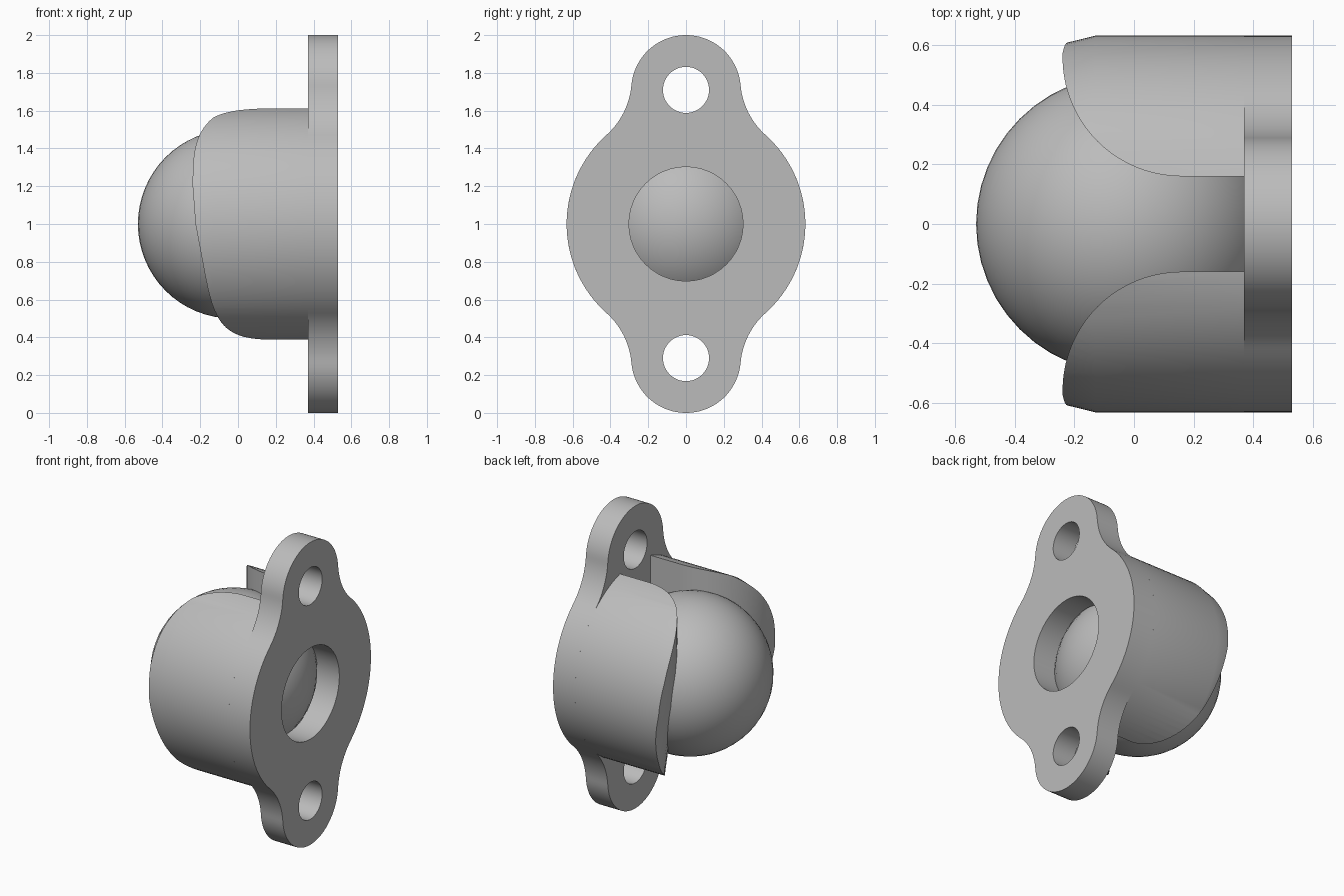
import bpy, bmesh, math
from mathutils import Vector, Matrix

old = bpy.data.objects.get("Cube")
if old:
    bpy.data.objects.remove(old, do_unlink=True)

# One grey for everything
grey = bpy.data.materials.new("plain grey")
grey.use_nodes = True
COLOUR = (0.5, 0.5, 0.5, 1)
grey.diffuse_color = COLOUR
grey.node_tree.nodes["Principled BSDF"].inputs["Base Color"].default_value = COLOUR

R, EAR_R, EAR_Z, FILLET = 0.632, 0.29, 0.71, 0.4
BACK, FRONT = 0.53, 0.37


def select(obj):
    bpy.ops.object.select_all(action='DESELECT')
    obj.select_set(True)
    bpy.context.view_layer.objects.active = obj


def finish(obj, angle=30):
    obj.data.materials.clear()
    obj.data.materials.append(grey)
    select(obj)
    bpy.ops.object.shade_smooth_by_angle(angle=math.radians(angle))


def mesh_object(name, bm):
    bmesh.ops.recalc_face_normals(bm, faces=bm.faces)
    mesh = bpy.data.meshes.new(name)
    bm.to_mesh(mesh)
    bm.free()
    obj = bpy.data.objects.new(name, mesh)
    bpy.context.collection.objects.link(obj)
    return obj


def arc(cx, cy, r, a0, a1, n):
    return [(cx + r * math.cos(a0 + (a1 - a0) * i / n),
             cy + r * math.sin(a0 + (a1 - a0) * i / n)) for i in range(n + 1)]


# Mounting plate: round middle blended into two ears, with three holes
d1, d2 = R + FILLET, EAR_R + FILLET
fz = (d1 ** 2 - d2 ** 2 + EAR_Z ** 2) / (2 * EAR_Z)
fy = math.sqrt(d1 ** 2 - fz ** 2)
to_mid = math.atan2(fz, fy)
to_ear = math.atan2(fz - EAR_Z, fy)
quarter = (arc(0, 0, R, 0, to_mid, 16)
           + arc(fy, fz, FILLET, to_mid + math.pi, to_ear + math.pi, 14)[1:]
           + arc(0, EAR_Z, EAR_R, to_ear, math.pi / 2, 18)[1:])
half = quarter + [(-y, z) for y, z in quarter[-2::-1]]
outline = half + [(y, -z) for y, z in half[-2:0:-1]]

curve = bpy.data.curves.new("mounting_plate", 'CURVE')
curve.dimensions = '2D'
curve.fill_mode = 'BOTH'
curve.extrude = (BACK - FRONT) / 2
loops = [outline] + [arc(0, c, r, 0, 2 * math.pi, 48)[:-1]
                     for c, r in ((0, 0.302), (EAR_Z, 0.122), (-EAR_Z, 0.122))]
for pts in loops:
    s = curve.splines.new('POLY')
    s.points.add(len(pts) - 1)
    for p, (y, z) in zip(s.points, pts):
        p.co = (y, z, 0, 1)
    s.use_cyclic_u = True
plate = bpy.data.objects.new("mounting_plate", curve)
bpy.context.collection.objects.link(plate)
plate.rotation_euler = (math.pi / 2, 0, math.pi / 2)
plate.location = ((BACK + FRONT) / 2, 0, 1)
select(plate)
bpy.ops.object.convert(target='MESH')
finish(bpy.context.object)

# Housing: thick ring turned about the x axis
bm = bmesh.new()
profile = [(FRONT, 0.302), (FRONT, R), (-0.13, R), (-0.26, 0.6), (-0.26, 0.302)]
SEG = 96
rings = []
for i in range(SEG):
    a = 2 * math.pi * i / SEG
    rings.append([bm.verts.new((x, r * math.cos(a), 1 + r * math.sin(a))) for x, r in profile])
for i in range(SEG):
    a, b = rings[i], rings[(i + 1) % SEG]
    for j in range(len(profile)):
        k = (j + 1) % len(profile)
        bm.faces.new((a[j], a[k], b[k], b[j]))
housing = mesh_object("housing", bm)

# Slot cutter: flares round towards the mouth, a little deeper at the bottom
bm = bmesh.new()
levels = []
for z, depth in ((0.2, 0.235), (1.0, 0.385), (1.2, 0.4), (1.8, 0.4)):
    side = [(0.5, 0.16)]
    for i in range(21):
        t = math.pi / 2 * i / 20
        side.append((0.16 - depth * math.sin(t), 0.56 - 0.4 * math.cos(t)))
    side += [(0.16 - depth, 0.9), (-0.6, 0.9)]
    ring = side + [(x, -y) for x, y in reversed(side)]
    levels.append([bm.verts.new((x, y, z)) for x, y in ring])
count = len(levels[0])
for low, high in zip(levels, levels[1:]):
    for i in range(count):
        k = (i + 1) % count
        bm.faces.new((low[i], low[k], high[k], high[i]))
bm.faces.new(levels[0][::-1])
bm.faces.new(levels[-1])
cutter = mesh_object("slot_cutter", bm)
cutter.hide_render = True

cut = housing.modifiers.new("slot", 'BOOLEAN')
cut.operation = 'DIFFERENCE'
cut.solver = 'EXACT'
cut.object = cutter
select(housing)
bpy.ops.object.modifier_apply(modifier=cut.name)
bpy.data.objects.remove(cutter, do_unlink=True)
finish(housing)

# Rolling ball
bm = bmesh.new()
bmesh.ops.create_uvsphere(bm, u_segments=48, v_segments=32, radius=0.5)
ball = mesh_object("ball", bm)
ball.location = (-0.03, 0, 1)
finish(ball)
